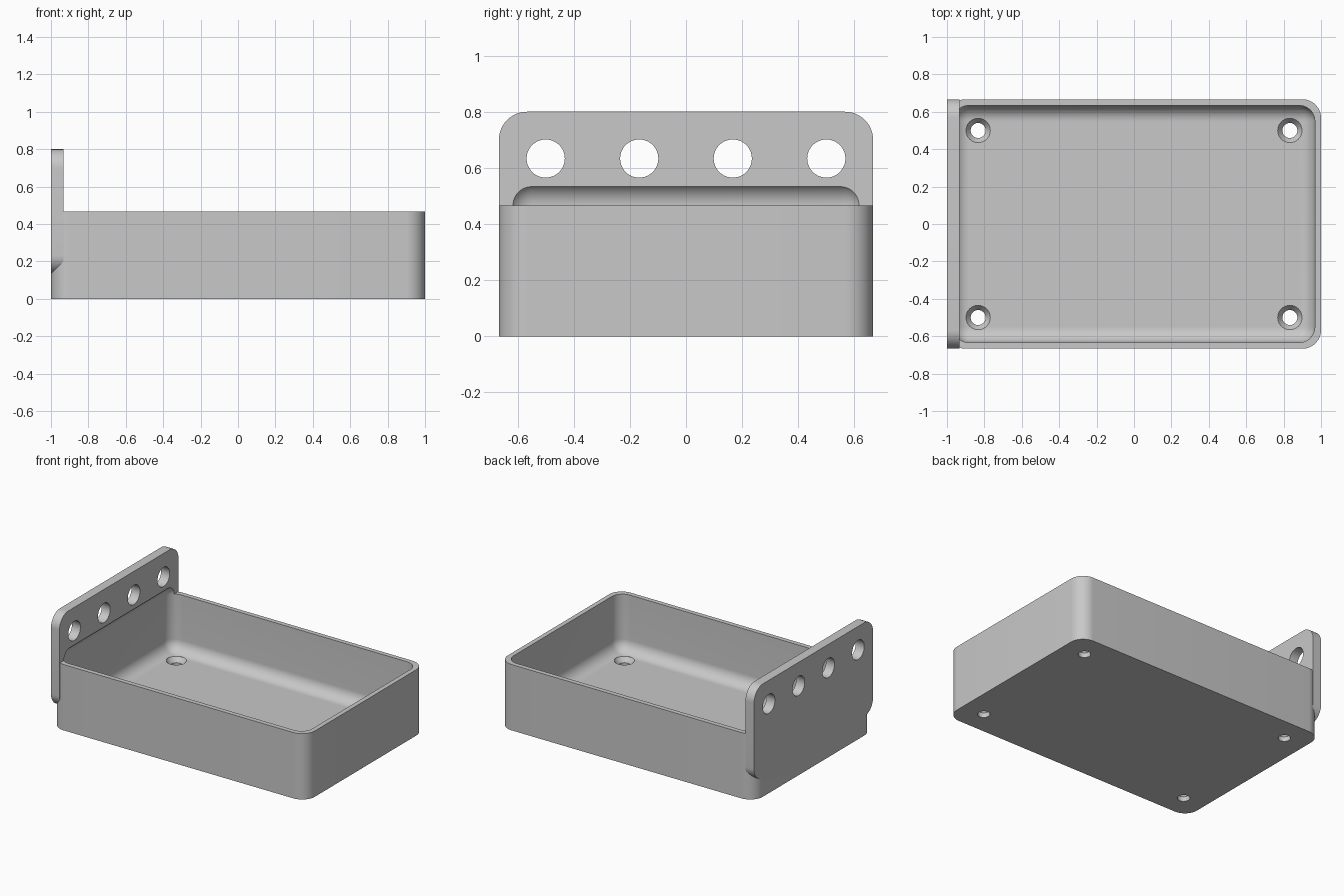
import bpy, bmesh, math
from mathutils import Vector, Matrix

if "Cube" in bpy.data.objects:
    bpy.data.objects.remove(bpy.data.objects["Cube"], do_unlink=True)

UNIT = 1 / 60          # design step that all sizes are multiples of
HALF_X, HALF_Y = 60 * UNIT, 40 * UNIT
WALL, FLOOR = 2 * UNIT, 4 * UNIT
R_OUT, R_IN = 6 * UNIT, 5 * UNIT

grey = bpy.data.materials.new("plain grey")
grey.use_nodes = True
COLOUR = (0.58, 0.58, 0.58, 1)
grey.diffuse_color = COLOUR
grey.node_tree.nodes["Principled BSDF"].inputs["Base Color"].default_value = COLOUR


def finish(bm, name):
    bmesh.ops.recalc_face_normals(bm, faces=bm.faces)
    mesh = bpy.data.meshes.new(name)
    bm.to_mesh(mesh)
    bm.free()
    mesh.materials.append(grey)
    obj = bpy.data.objects.new(name, mesh)
    bpy.context.collection.objects.link(obj)
    return obj


def rounded_box(name, low, high, radius, axis=None, segments=14):
    """Box with edges along one axis rounded, or every edge when axis is None."""
    low, high = Vector(low), Vector(high)
    bm = bmesh.new()
    bmesh.ops.create_cube(bm, size=1)
    for v in bm.verts:
        v.co = Vector([(low[i] + high[i]) / 2 + v.co[i] * (high[i] - low[i]) for i in range(3)])
    edges = [e for e in bm.edges if axis is None
             or abs((e.verts[0].co - e.verts[1].co).normalized()[axis]) > 0.9]
    bmesh.ops.bevel(bm, geom=edges, offset=radius, offset_type='OFFSET',
                    segments=segments, profile=0.5, affect='EDGES')
    return finish(bm, name)


def turned(name, profile, place, sides=48):
    """Solid of revolution about z from (radius, height) pairs, then placed."""
    bm = bmesh.new()
    rings = [[bm.verts.new((r * math.cos(2 * math.pi * k / sides),
                            r * math.sin(2 * math.pi * k / sides), z))
              for k in range(sides)] for r, z in profile]
    for a, b in zip(rings, rings[1:]):
        for k in range(sides):
            n = (k + 1) % sides
            bm.faces.new((a[k], a[n], b[n], b[k]))
    bm.faces.new(rings[0])
    bm.faces.new(rings[-1])
    bmesh.ops.transform(bm, matrix=place, verts=bm.verts)
    return finish(bm, name)


def combine(target, other, operation):
    """Apply a boolean and drop the helper object."""
    mod = target.modifiers.new("combine", 'BOOLEAN')
    mod.operation, mod.object, mod.solver = operation, other, 'EXACT'
    with bpy.context.temp_override(object=target, active_object=target):
        bpy.ops.object.modifier_apply(modifier=mod.name)
    bpy.data.objects.remove(other, do_unlink=True)


# Tray body and upright mounting plate
tray = rounded_box("tray", (-HALF_X, -HALF_Y, 0), (HALF_X, HALF_Y, 28 * UNIT), R_OUT, axis=2)
plate = rounded_box("mounting_plate", (-HALF_X, -HALF_Y, 8 * UNIT),
                    (-HALF_X + 4 * UNIT, HALF_Y, 48 * UNIT), R_OUT, axis=0)
combine(tray, plate, 'UNION')

# Cavity, rounded all over, which also scoops into the plate
cavity = rounded_box("cavity_cutter", (-HALF_X + WALL, -HALF_Y + WALL, FLOOR),
                     (HALF_X - WALL, HALF_Y - WALL, 33 * UNIT), R_IN)
combine(tray, cavity, 'DIFFERENCE')

# Countersunk screw holes in the floor
screw = [(0.04, -0.05), (0.04, FLOOR / 2), (0.065, FLOOR), (0.065, 0.15)]
for sx in (-1, 1):
    for sy in (-1, 1):
        place = Matrix.Translation((sx * 50 * UNIT, sy * 30 * UNIT, 0))
        combine(tray, turned("screw_cutter", screw, place), 'DIFFERENCE')

# Row of round holes through the plate
for i in range(4):
    place = (Matrix.Translation((-HALF_X, -0.5 + i / 3, 38 * UNIT))
             @ Matrix.Rotation(math.pi / 2, 4, 'Y'))
    combine(tray, turned("plate_hole_cutter", [(0.068, -0.1), (0.068, 0.2)], place), 'DIFFERENCE')

# Smooth shading with crisp edges
bpy.ops.object.select_all(action='DESELECT')
tray.select_set(True)
bpy.context.view_layer.objects.active = tray
bpy.ops.object.shade_smooth_by_angle(angle=math.radians(25))
